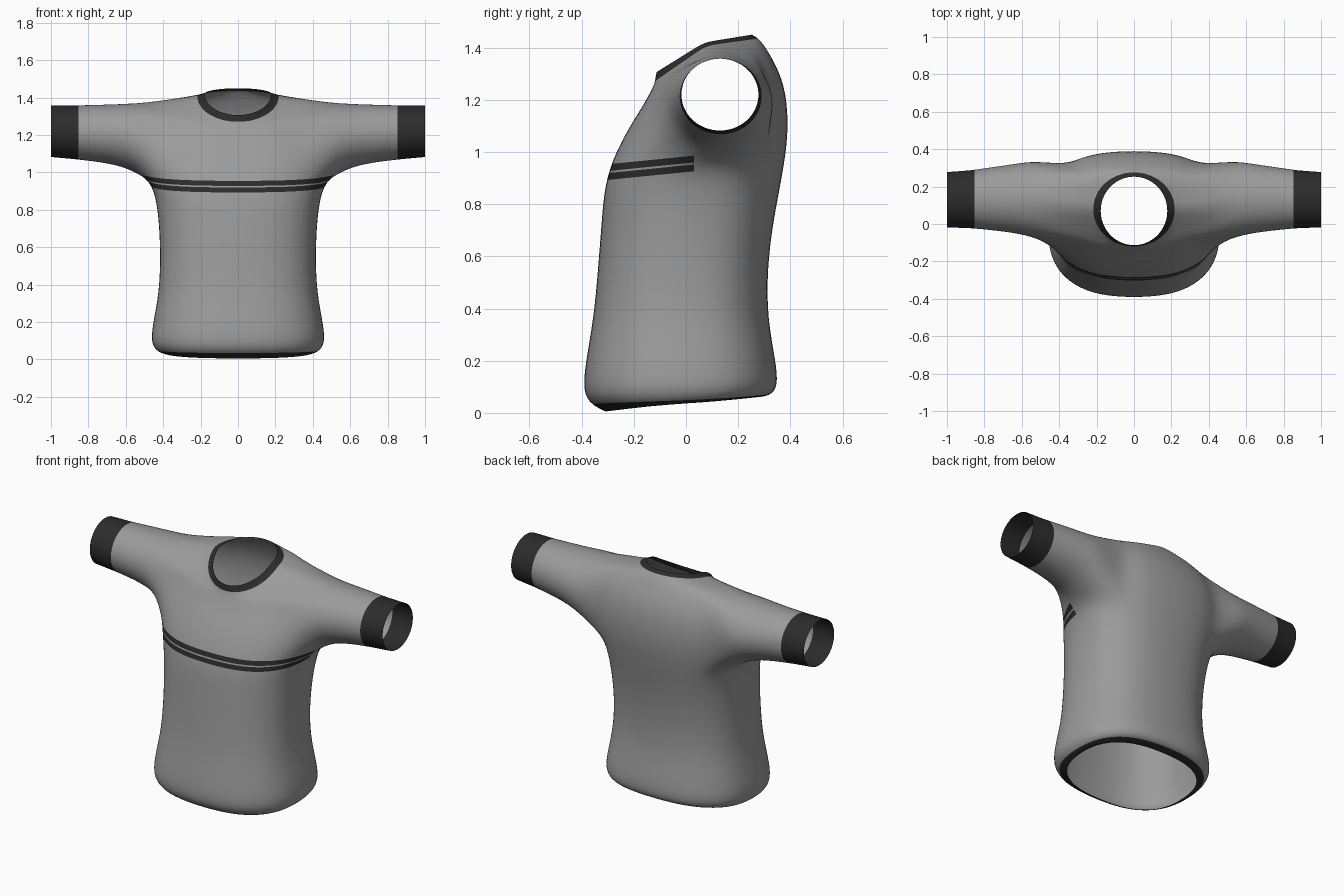
import bpy, bmesh
from math import cos, sin, pi, radians, copysign
from mathutils import Vector

if "Cube" in bpy.data.objects:
    bpy.data.objects.remove(bpy.data.objects["Cube"])


def material(name, value):
    m = bpy.data.materials.new(name)
    m.use_nodes = True
    colour = (value, value, value, 1)
    m.diffuse_color = colour
    m.node_tree.nodes["Principled BSDF"].inputs["Base Color"].default_value = colour
    return m


GREY, DARK = 0, 1
COLS = 24
bm = bmesh.new()

# Body rings from hem to neck:
# half width, front y, back y, side z, front z, back z, squareness
BODY = [
    (.40, -.31, .27, .035, .005, .06, 2.5),
    (.435, -.365, .325, .04, .03, .065, 2.5),
    (.472, -.40, .357, .09, .08, .10, 2.5),
    (.457, -.387, .347, .2, .2, .2, 2.5),
    (.425, -.357, .315, .36, .36, .36, 2.5),
    (.418, -.34, .314, .55, .55, .55, 2.5),
    (.425, -.327, .335, .72, .72, .72, 2.5),
    (.44, -.317, .36, .85, .85, .85, 2.5),
    (.47, -.292, .378, .945, .95, .95, 2.5),
    (.48, -.25, .392, 1.07, 1.04, 1.05, 2.5),
    (.48, -.21, .393, 1.17, 1.11, 1.16, 2.5),
    (.46, -.168, .375, 1.28, 1.175, 1.28, 2.4),
    (.41, -.137, .315, 1.385, 1.23, 1.39, 2.3),
    (.29, -.128, .292, 1.397, 1.25, 1.42, 2.1),
    (.212, -.122, .28, 1.407, 1.265, 1.435, 2),
    (.18, -.115, .255, 1.42, 1.305, 1.45, 2),
]
ARM_ROW, ARM_ROWS, ARM_HALF = 8, 4, 3

# Sleeve rings: distance out, front y, back y, bottom z, top z
SLEEVE = [
    (.53, -.075, .34, .99, 1.373),
    (.63, -.052, .325, 1.033, 1.367),
    (.75, -.036, .307, 1.055, 1.363),
    (.87, -.025, .29, 1.068, 1.36),
    (.88, -.025, .289, 1.069, 1.36),
    (1.0, -.02, .28, 1.08, 1.36),
]


def body_ring(hw, front, back, z_side, z_front, z_back, n):
    ring = []
    for k in range(COLS):
        c, s = cos(2 * pi * k / COLS), sin(2 * pi * k / COLS)
        x = hw * copysign(abs(c) ** (2 / n), c)
        y = (front + back) / 2 + (back - front) / 2 * copysign(abs(s) ** (2 / n), s)
        z = z_side + ((z_back if s > 0 else z_front) - z_side) * abs(s)
        ring.append(bm.verts.new((x, y, z)))
    return ring


# Body shell, left open at the two armholes
rings = [body_ring(*r) for r in BODY]
for r in range(len(rings) - 1):
    for k in range(COLS):
        from_side = min((k + .5) % 12, 12 - (k + .5) % 12)
        if ARM_ROW <= r < ARM_ROW + ARM_ROWS and from_side < ARM_HALF:
            continue
        k2 = (k + 1) % COLS
        f = bm.faces.new((rings[r][k], rings[r][k2], rings[r + 1][k2], rings[r + 1][k]))
        f.material_index = DARK if r in (0, len(rings) - 2) else GREY

# Sleeves, each growing out of its armhole edge and ending in a cuff
lo, hi, h = ARM_ROW, ARM_ROW + ARM_ROWS, ARM_HALF
edge = ([(lo, j) for j in range(h + 1)]
        + [(r, h) for r in range(lo + 1, hi)]
        + [(hi, j) for j in range(h, -h - 1, -1)]
        + [(r, -h) for r in range(hi - 1, lo, -1)]
        + [(lo, j) for j in range(-h, 0)])
count = len(edge)
for side, centre in ((1, 0), (-1, COLS // 2)):
    inner = [rings[r][(centre + side * j) % COLS] for r, j in edge]
    for n, (x, front, back, bottom, top) in enumerate(SLEEVE):
        outer = []
        for i in range(count):
            a = 2 * pi * i / count - pi / 2
            outer.append(bm.verts.new((side * x,
                                       (front + back) / 2 + (back - front) / 2 * cos(a),
                                       (bottom + top) / 2 + (top - bottom) / 2 * sin(a))))
        for i in range(count):
            i2 = (i + 1) % count
            quad = [inner[i], inner[i2], outer[i2], outer[i]]
            f = bm.faces.new(quad if side > 0 else quad[::-1])
            f.material_index = DARK if n >= len(SLEEVE) - 2 else GREY
        inner = outer

# Smooth the cage
cage = bpy.data.meshes.new("shirt_cage")
bm.to_mesh(cage)
bm.free()
shirt = bpy.data.objects.new("shirt", cage)
bpy.context.collection.objects.link(shirt)
cage.materials.append(material("grey_cloth", .33))
cage.materials.append(material("dark_trim", .025))
sub = shirt.modifiers.new("smooth", 'SUBSURF')
sub.levels = sub.render_levels = 2
bpy.context.view_layer.update()
smooth = bpy.data.meshes.new_from_object(
    shirt.evaluated_get(bpy.context.evaluated_depsgraph_get()))
shirt.modifiers.clear()
shirt.data = smooth
bpy.data.meshes.remove(cage)
smooth.name = "shirt"

# Two chest stripes cut into the front half
bm = bmesh.new()
bm.from_mesh(smooth)
STRIPE_END, SLOPE = .03, .1
STRIPES = [(.893, .919), (.927, .953)]


def cut(point, normal):
    faces = [f for f in bm.faces if .8 < f.calc_center_median().z < 1.05
             and abs(f.calc_center_median().x) < .55
             and f.calc_center_median().y < .1]
    geom = faces + list({e for f in faces for e in f.edges}) \
        + list({v for f in faces for v in f.verts})
    bmesh.ops.bisect_plane(bm, geom=geom, plane_co=point, plane_no=normal, dist=1e-5)


cut((0, STRIPE_END, 0), (0, 1, 0))
for pair in STRIPES:
    for z in pair:
        cut((0, -.3, z), (0, -SLOPE, 1))
for f in bm.faces:
    c = f.calc_center_median()
    level = c.z - SLOPE * (c.y + .3)
    if c.y < STRIPE_END and any(a < level < b for a, b in STRIPES):
        f.material_index = DARK
bm.to_mesh(smooth)
bm.free()

bpy.context.view_layer.objects.active = shirt
shirt.select_set(True)
bpy.ops.object.shade_smooth_by_angle(angle=radians(50))
